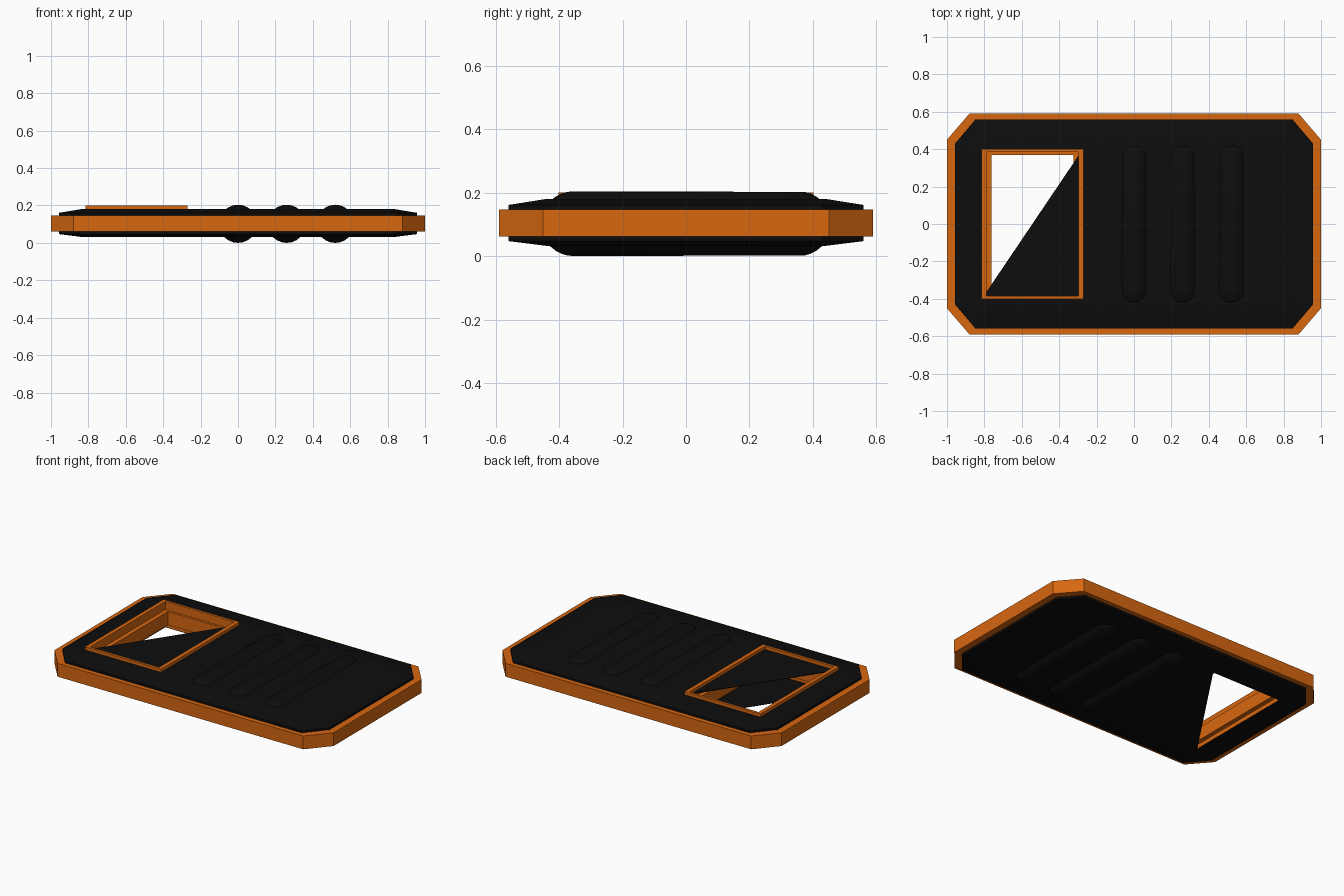
import bpy, bmesh, math
from mathutils import Vector

if "Cube" in bpy.data.objects:
    bpy.data.objects.remove(bpy.data.objects["Cube"])


def material(name, rgb):
    m = bpy.data.materials.new(name)
    m.diffuse_color = (*rgb, 1)
    m.use_nodes = True
    m.node_tree.nodes["Principled BSDF"].inputs["Base Color"].default_value = m.diffuse_color
    return m


ORANGE = material("orange", (0.68, 0.135, 0.005))
BLACK = material("black", (0.004, 0.004, 0.004))


def add_object(name, bm, mat):
    bmesh.ops.recalc_face_normals(bm, faces=bm.faces)
    me = bpy.data.meshes.new(name)
    bm.to_mesh(me)
    bm.free()
    ob = bpy.data.objects.new(name, me)
    bpy.context.collection.objects.link(ob)
    me.materials.append(mat)
    return ob


def loft(name, layers, mat):
    """Closed solid through stacked outlines: [(points, z), ...]."""
    bm = bmesh.new()
    rings = [[bm.verts.new((x, y, z)) for x, y in pts] for pts, z in layers]
    n = len(rings[0])
    for a, b in zip(rings, rings[1:]):
        for i in range(n):
            j = (i + 1) % n
            bm.faces.new((a[i], a[j], b[j], b[i]))
    bm.faces.new(rings[0])
    bm.faces.new(rings[-1])
    return add_object(name, bm, mat)


def octagon(hx, hy, cx, cy):
    q = [(hx, hy - cy), (hx - cx, hy)]
    right_to_left = q + [(-x, y) for x, y in reversed(q)]
    return right_to_left + [(-x, -y) for x, y in right_to_left]


def rect(hx, hy, x=-0.5425):
    return [(x - hx, -hy), (x + hx, -hy), (x + hx, hy), (x - hx, hy)]


def cut(ob, cutter):
    cutter.hide_render = True
    cutter.hide_set(True)
    m = ob.modifiers.new("window_cut", "BOOLEAN")
    m.operation = "DIFFERENCE"
    m.solver = "EXACT"
    m.object = cutter


# Orange rim, an octagonal slab with a slightly smaller window
rim_outline = octagon(1.0, 0.59, 0.12, 0.14)
rim = loft("rim", [(rim_outline, 0.061), (rim_outline, 0.147)], ORANGE)
cut(rim, loft("rim_cutter", [(rect(0.219, 0.37), -0.1), (rect(0.219, 0.37), 0.3)], ORANGE))

# Black body with sloping borders on both sides
outer = octagon(0.957, 0.56, 0.11, 0.13)
flat = octagon(0.84, 0.44, 0.04, 0.055)
body = loft("body", [(flat, 0.032), (outer, 0.047), (outer, 0.161), (flat, 0.18)], BLACK)
cut(body, loft("body_cutter", [(rect(0.248, 0.386), -0.1), (rect(0.248, 0.386), 0.3)], BLACK))

# Orange window frame lining the opening and standing proud on top
bm = bmesh.new()
loops = [[bm.verts.new((x, y, z)) for x, y in pts] for pts, z in (
    (rect(0.2725, 0.402), 0.035), (rect(0.2725, 0.402), 0.2),
    (rect(0.247, 0.385), 0.2), (rect(0.247, 0.385), 0.035))]
for k in range(4):
    a, b = loops[k], loops[(k + 1) % 4]
    for i in range(4):
        j = (i + 1) % 4
        bm.faces.new((a[i], a[j], b[j], b[i]))
add_object("window_frame", bm, ORANGE)

# Black triangular panels across half the window, top and bottom
triangle = [(-0.79, -0.386), (-0.294, -0.386), (-0.294, 0.37), (-0.79, -0.365)]
for name, z in (("window_panel_top", 0.176), ("window_panel_bottom", 0.032)):
    loft(name, [(triangle, z), (triangle, z + 0.004)], BLACK)

# Three rounded grip ribs running through the body
for k in range(3):
    bm = bmesh.new()
    bmesh.ops.create_uvsphere(bm, u_segments=24, v_segments=16, radius=0.102)
    for v in bm.verts:
        x, y, z = v.co
        shift = 0.355 if z > 1e-4 else -0.355
        v.co = Vector((x + 0.26 * k, z + shift, y + 0.102))
    rib = add_object(f"grip_rib_{k + 1}", bm, BLACK)
    for p in rib.data.polygons:
        p.use_smooth = True
